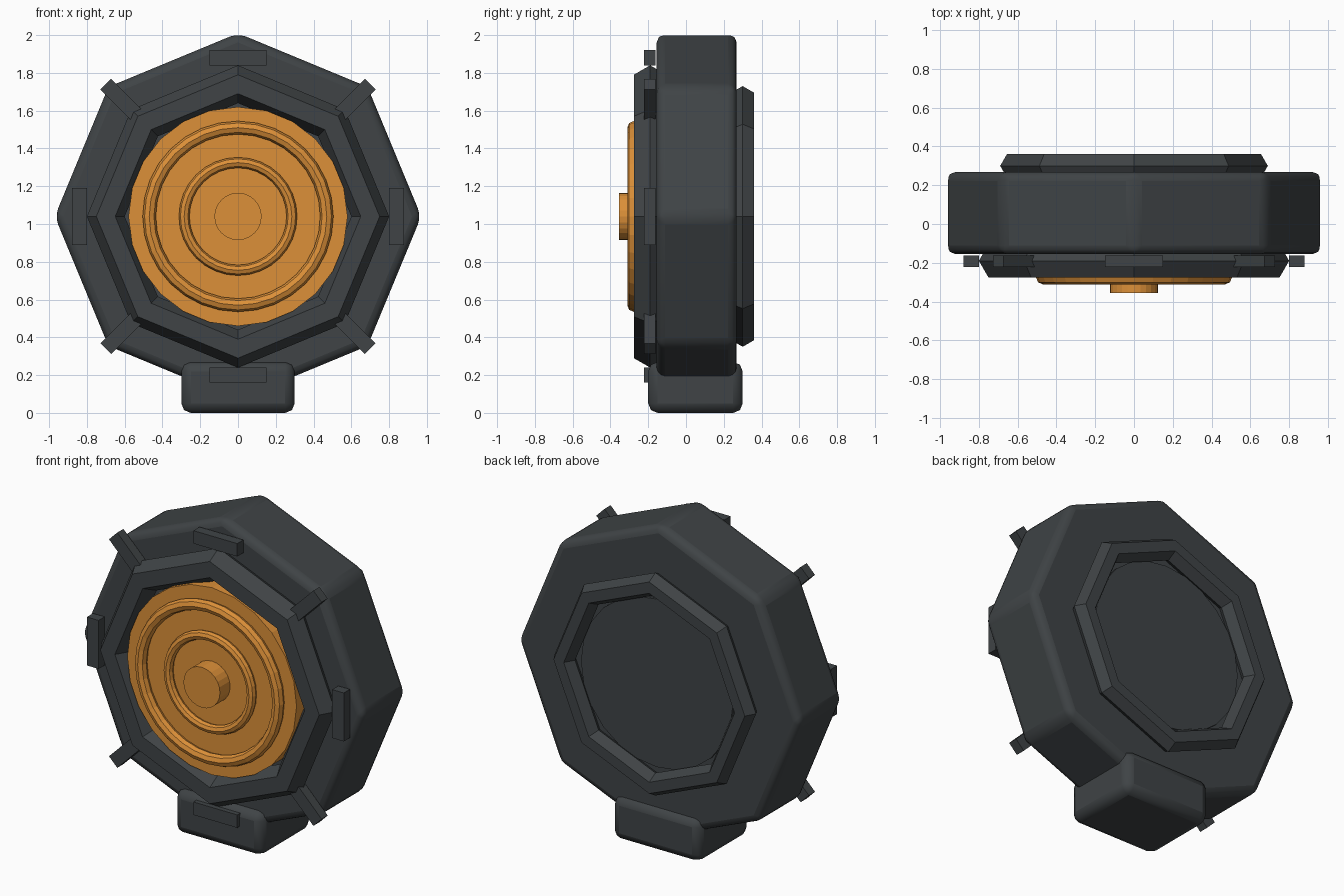
import bpy
from math import radians, cos, sin

if "Cube" in bpy.data.objects:
    bpy.data.objects.remove(bpy.data.objects["Cube"])

CZ = 1.04  # height of the wheel axis


def material(name, rgb):
    m = bpy.data.materials.new(name)
    m.diffuse_color = (*rgb, 1)
    m.use_nodes = True
    m.node_tree.nodes["Principled BSDF"].inputs["Base Color"].default_value = m.diffuse_color
    return m


DARK = material("dark_metal", (0.05, 0.057, 0.061))
ORANGE = material("orange_glow", (0.72, 0.28, 0.04))


def finish(name, mat, bevel=0, segments=2):
    o = bpy.context.object
    o.name = name
    o.data.materials.append(mat)
    if bevel:
        bpy.ops.object.transform_apply(location=False, rotation=False, scale=True)
        b = o.modifiers.new("bevel", "BEVEL")
        b.width, b.segments, b.limit_method = bevel, segments, "ANGLE"
        b.angle_limit = radians(25)
    return o


def disc(name, r, y0, y1, sides, mat, bevel=0, segments=2):
    bpy.ops.mesh.primitive_cylinder_add(vertices=sides, radius=r, depth=y1 - y0,
                                        location=(0, (y0 + y1) / 2, CZ),
                                        rotation=(radians(90), 0, 0))
    return finish(name, mat, bevel, segments)


def ring(name, major, minor, y, sides, minor_sides, mat):
    bpy.ops.mesh.primitive_torus_add(major_radius=major, minor_radius=minor,
                                     major_segments=sides, minor_segments=minor_sides,
                                     location=(0, y, CZ), rotation=(radians(90), 0, 0))
    return finish(name, mat)


def box(name, loc, size, mat, rot_y=0, bevel=0):
    bpy.ops.mesh.primitive_cube_add(size=1, location=loc, rotation=(0, rot_y, 0))
    bpy.context.object.scale = size
    return finish(name, mat, bevel)


# Octagonal body with rounded edges
disc("body", 0.97, -0.155, 0.268, 8, DARK, 0.045, 3)
bpy.ops.object.shade_smooth_by_angle(angle=radians(30))

# Octagonal rims, front and back
ring("front_rim", 0.70, 0.10, -0.19, 8, 6, DARK)
ring("back_rim", 0.62, 0.07, 0.30, 8, 6, DARK)

# Back plate inside the rear rim
disc("back_plate", 0.52, 0.22, 0.285, 24, DARK)

# Orange face: plate, two raised rings and a hub
disc("face_plate", 0.58, -0.255, -0.12, 24, ORANGE)
ring("outer_face_ring", 0.47, 0.035, -0.276, 32, 8, ORANGE)
ring("inner_face_ring", 0.285, 0.028, -0.272, 32, 8, ORANGE)
disc("hub", 0.125, -0.355, -0.24, 24, ORANGE)

# Eight tabs around the rim: straight ones lie along it, diagonal ones point outward
for k in range(8):
    a = radians(45 * k)
    box(f"rim_tab_{k + 1}", (0.84 * cos(a), -0.192, CZ + 0.84 * sin(a)),
        (0.30, 0.06, 0.08), DARK, rot_y=a - radians(90))

# Foot block
box("foot", (0, 0.05, 0.135), (0.60, 0.50, 0.27), DARK, bevel=0.05)
bpy.ops.object.shade_smooth_by_angle(angle=radians(30))
